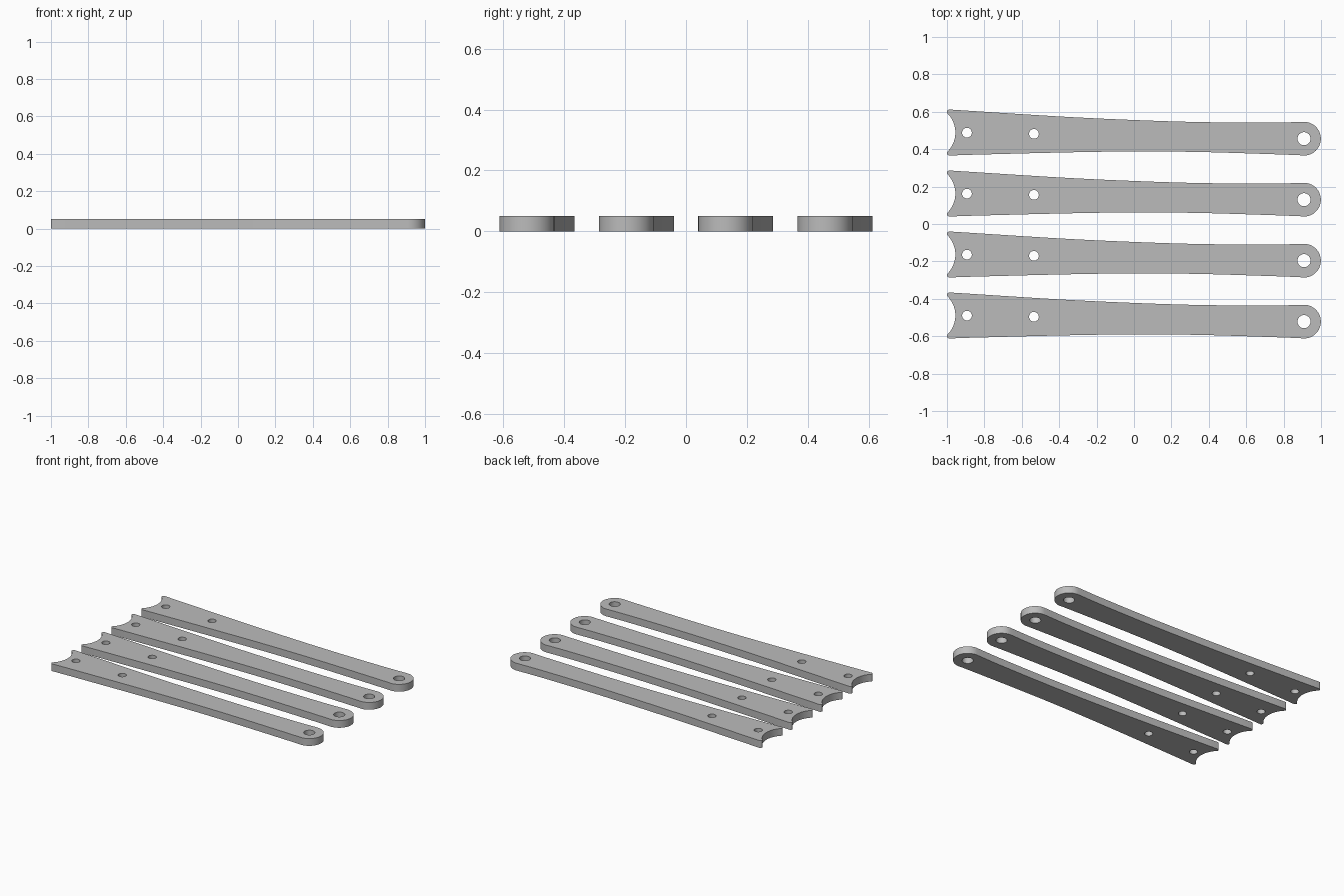
import bpy, bmesh
from math import radians, cos, sin
from mathutils import Vector

THICKNESS = 0.05
ROWS = (-0.489, -0.163, 0.163, 0.489)

cube = bpy.data.objects.get("Cube")
if cube:
    bpy.data.objects.remove(cube, do_unlink=True)

grey = bpy.data.materials.new("plain grey")
grey.use_nodes = True
grey.diffuse_color = (0.5, 0.5, 0.5, 1)
grey.node_tree.nodes["Principled BSDF"].inputs["Base Color"].default_value = (0.5, 0.5, 0.5, 1)


def arc(cx, cy, r, start, end, steps):
    """Points along a circular arc, angles in degrees."""
    angles = [radians(start + (end - start) * i / steps) for i in range(steps + 1)]
    return [Vector((cx + r * cos(a), cy + r * sin(a), 0)) for a in angles]


def smooth_path(points, steps=6):
    """Smooth curve through the inner points, ends left out."""
    p = [Vector((x, y, 0)) for x, y in points]
    p = [2 * p[0] - p[1]] + p + [2 * p[-1] - p[-2]]
    out = []
    for a, b, c, d in zip(p, p[1:], p[2:], p[3:]):
        for i in range(steps):
            t = i / steps
            out.append(0.5 * (2 * b + (c - a) * t + (2 * a - 5 * b + 4 * c - d) * t * t
                              + (3 * b - a - 3 * c + d) * t ** 3))
    return out[1:]


# Outline: lower corner, lower edge, round end, upper edge, upper corner, notch
lower = [(-0.987, -0.122), (-0.4, -0.107), (0, -0.101), (0.35, -0.104), (0.72, -0.115), (0.909, -0.122)]
upper = [(0.909, 0.057), (0.72, 0.053), (0.35, 0.056), (0, 0.067), (-0.4, 0.086), (-0.986, 0.123)]
outline = (arc(-0.987, -0.11, 0.013, 135, 270, 8)
           + smooth_path(lower)
           + arc(0.909, -0.033, 0.09, -90, 90, 32)
           + smooth_path(upper)
           + arc(-0.987, 0.11, 0.013, 86, 225, 8)
           + arc(-1.1, 0, 0.145, 44.7, -44.7, 24)[1:-1])

# Two small bolt holes and the larger pivot hole
holes = [arc(x, y, r, 0, 360, 32)[:-1] for x, y, r in
         ((-0.893, -0.001, 0.026), (-0.535, -0.007, 0.026), (0.909, -0.033, 0.035))]

bm = bmesh.new()
edges = []
for loop in [outline] + holes:
    verts = [bm.verts.new(co) for co in loop]
    edges += [bm.edges.new((verts[i - 1], v)) for i, v in enumerate(verts)]
bmesh.ops.triangle_fill(bm, edges=edges, use_beauty=True, normal=(0, 0, 1))

# Thicken the flat plate
top = bmesh.ops.extrude_face_region(bm, geom=bm.faces[:])["geom"]
bmesh.ops.translate(bm, vec=(0, 0, THICKNESS),
                    verts=[g for g in top if isinstance(g, bmesh.types.BMVert)])
bmesh.ops.recalc_face_normals(bm, faces=bm.faces[:])
mesh = bpy.data.meshes.new("arm")
bm.to_mesh(mesh)
bm.free()
mesh.materials.append(grey)

# Four identical arms side by side
bpy.ops.object.select_all(action="DESELECT")
for i, y in enumerate(ROWS):
    arm = bpy.data.objects.new(f"arm_{i + 1}", mesh)
    arm.location.y = y
    bpy.context.collection.objects.link(arm)

# Smooth the shared mesh, keeping the rims sharp
arm.select_set(True)
bpy.context.view_layer.objects.active = arm
bpy.ops.object.shade_smooth_by_angle(angle=radians(30))
